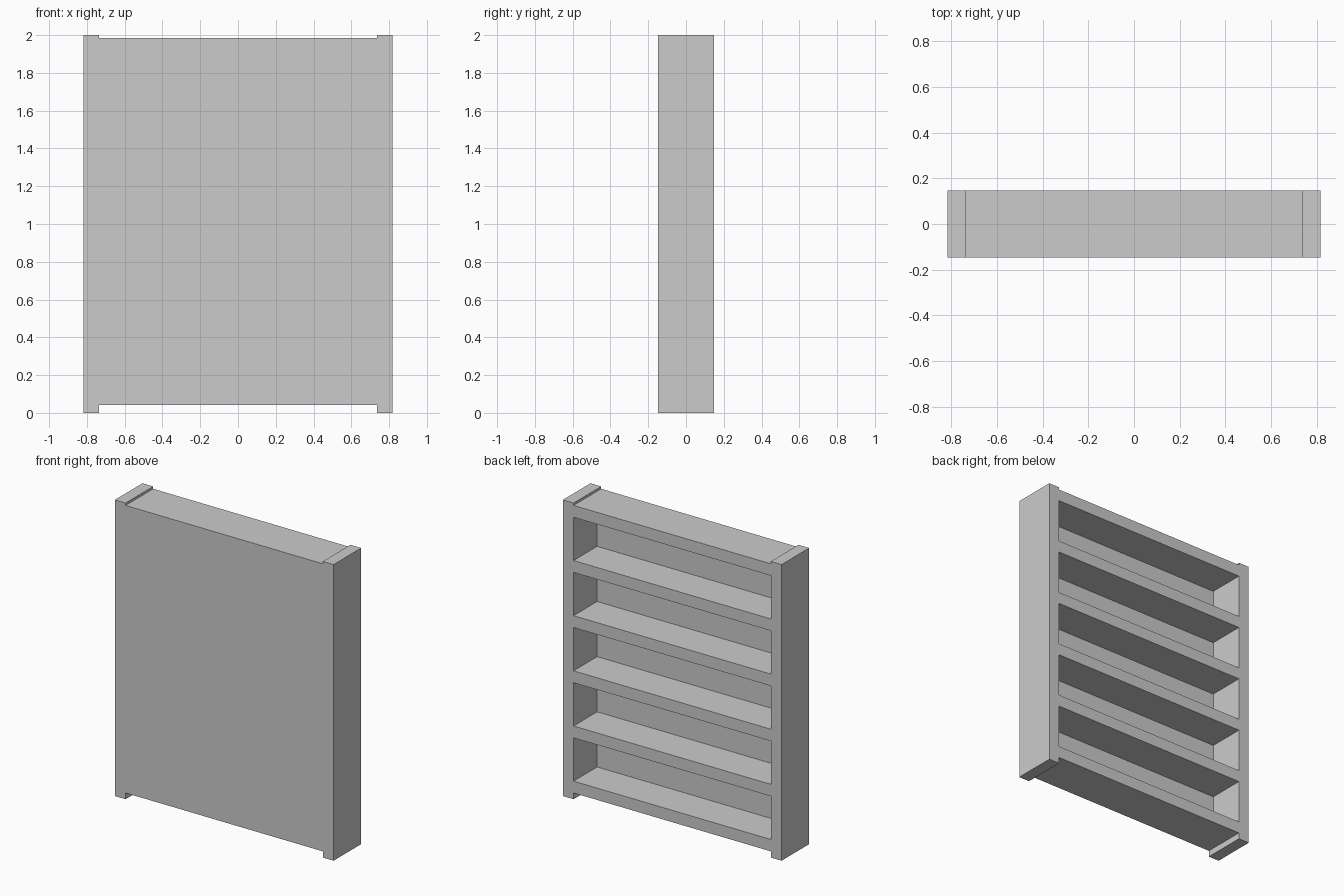
import bpy
import bmesh
from mathutils import Matrix, Vector

if "Cube" in bpy.data.objects:
    bpy.data.objects.remove(bpy.data.objects["Cube"])

HALF_W, HALF_D, HEIGHT = 0.817, 0.147, 2.0
BOARD = 0.08                       # thickness of sides and shelves
INNER = HALF_W - BOARD
BOTTOM, TOP = 0.042, 1.984         # vertical extent between the sides
PANEL_Y = -HALF_D + 0.043          # inner face of the closed panel
SHELVES = 6


def box(name, lo, hi):
    lo, hi = Vector(lo), Vector(hi)
    bm = bmesh.new()
    bmesh.ops.create_cube(bm, size=1.0, matrix=Matrix.Translation((lo + hi) / 2)
                          @ Matrix.Diagonal((*(hi - lo), 1.0)))
    mesh = bpy.data.meshes.new(name)
    bm.to_mesh(mesh)
    bm.free()
    obj = bpy.data.objects.new(name, mesh)
    bpy.context.collection.objects.link(obj)
    return obj


# Upright sides, full height
for name, x in (("left_side", -HALF_W), ("right_side", INNER)):
    box(name, (x, -HALF_D, 0), (x + BOARD, HALF_D, HEIGHT))

# Closed panel on the -y side
box("panel", (-INNER, -HALF_D, BOTTOM), (INNER, PANEL_Y, TOP))

# Evenly spaced shelves, including base and top boards
pitch = (TOP - BOARD - BOTTOM) / (SHELVES - 1)
for i in range(SHELVES):
    z = BOTTOM + i * pitch
    box(f"shelf_{i + 1}", (-INNER, PANEL_Y, z), (INNER, HALF_D, z + BOARD))
